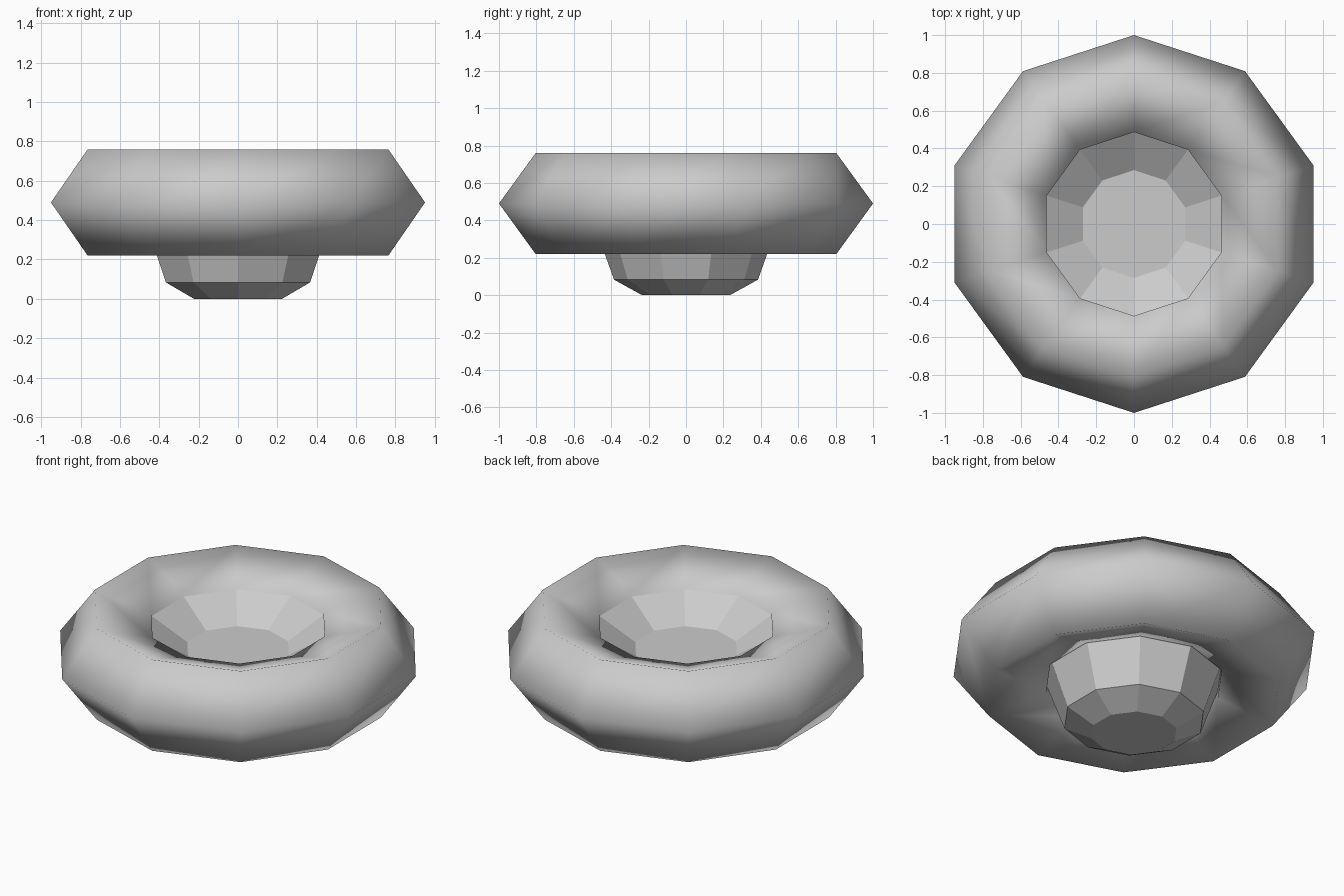
import bpy, bmesh
from math import sin, cos, pi, tau

if "Cube" in bpy.data.objects:
    bpy.data.objects.remove(bpy.data.objects["Cube"])

SIDES = 10


def lathe(name, profile, closed, smooth):
    """Revolve (radius, z) points; closed loops back, otherwise ends are capped."""
    bm = bmesh.new()
    rings = [[bm.verts.new((r * cos(pi / 2 + tau * i / SIDES),
                            r * sin(pi / 2 + tau * i / SIDES), z))
              for i in range(SIDES)] for r, z in profile]
    pairs = list(zip(rings, rings[1:]))
    if closed:
        pairs.append((rings[-1], rings[0]))
    else:
        bm.faces.new(rings[0])
        bm.faces.new(rings[-1])
    for a, b in pairs:
        for i in range(SIDES):
            j = (i + 1) % SIDES
            bm.faces.new((a[i], a[j], b[j], b[i]))
    bmesh.ops.recalc_face_normals(bm, faces=bm.faces)
    for f in bm.faces:
        f.smooth = smooth
    mesh = bpy.data.meshes.new(name)
    bm.to_mesh(mesh)
    bm.free()
    obj = bpy.data.objects.new(name, mesh)
    bpy.context.collection.objects.link(obj)
    return obj


# Fat smooth ring with a five-sided cross-section
major, minor, mid_z = 0.716, 0.284, 0.49
lathe("outer_ring",
      [(major + minor * cos(tau * k / 5), mid_z + minor * sin(tau * k / 5))
       for k in range(5)], closed=True, smooth=True)

# Faceted cup: bevelled foot, flared wall, funnel down to a raised floor
lathe("centre_cup",
      [(0.235, 0), (0.385, 0.083), (0.58, 0.63), (0.50, 0.655), (0.285, 0.52)],
      closed=False, smooth=False)
